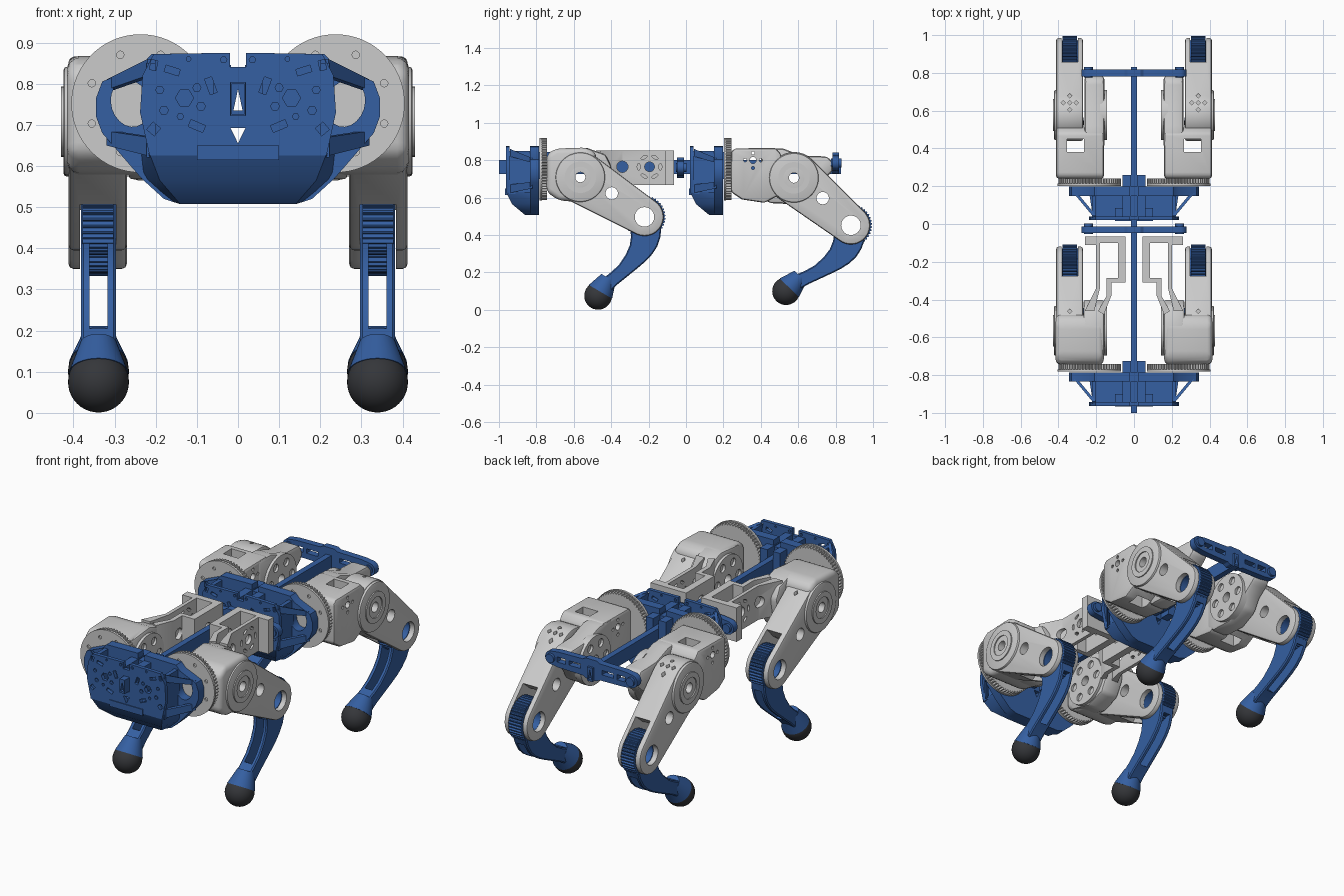
import bpy, bmesh
from math import sin, cos, pi, acos, atan2, hypot
from mathutils import Vector, Matrix

if "Cube" in bpy.data.objects:
    bpy.data.objects.remove(bpy.data.objects["Cube"])

AX = {'x': lambda u, v, w: (w, u, v), 'y': lambda u, v, w: (u, w, v), 'z': lambda u, v, w: (u, v, w)}


def material(name, rgb):
    m = bpy.data.materials.new(name)
    m.diffuse_color = (*rgb, 1)
    m.use_nodes = True
    m.node_tree.nodes["Principled BSDF"].inputs["Base Color"].default_value = m.diffuse_color
    return m


BLUE = material("blue", (0.035, 0.115, 0.36))
RUBBER = material("rubber", (0.035, 0.037, 0.042))


def make(name, bm):
    bmesh.ops.recalc_face_normals(bm, faces=bm.faces)
    me = bpy.data.meshes.new(name)
    bm.to_mesh(me)
    bm.free()
    o = bpy.data.objects.new(name, me)
    bpy.context.collection.objects.link(o)
    return o


def prism(name, pts, axis, a, b):
    bm = bmesh.new()
    lo, hi = ([bm.verts.new(AX[axis](u, v, w)) for u, v in pts] for w in (a, b))
    bm.faces.new(lo)
    bm.faces.new(hi)
    n = len(pts)
    for i in range(n):
        bm.faces.new((lo[i], lo[(i + 1) % n], hi[(i + 1) % n], hi[i]))
    return make(name, bm)


def hull(name, pts):
    bm = bmesh.new()
    for p in pts:
        bm.verts.new(p)
    bmesh.ops.convex_hull(bm, input=bm.verts)
    return make(name, bm)


def box(name, x, y, z):
    return prism(name, [(x[0], y[0]), (x[1], y[0]), (x[1], y[1]), (x[0], y[1])], 'z', *z)


def circ(u, v, r, n=40):
    return [(u + r * cos(2 * pi * i / n), v + r * sin(2 * pi * i / n)) for i in range(n)]


def oval(u, v, ru, rv, rot=0, n=4):
    # n=4 with a 45 degree phase gives a rectangle, more sides give an ellipse
    k, ph = (2 ** .5, pi / 4) if n == 4 else (1, 0)
    p = [(k * ru * cos(2 * pi * i / n + ph), k * rv * sin(2 * pi * i / n + ph)) for i in range(n)]
    return [(u + a * cos(rot) - b * sin(rot), v + a * sin(rot) + b * cos(rot)) for a, b in p]


def gear(u, v, r, depth, n):
    out = []
    for i in range(n):
        for f, rr in ((0, r - depth), (.3, r), (.6, r), (.9, r - depth)):
            t = 2 * pi * (i + f) / n
            out.append((u + rr * cos(t), v + rr * sin(t)))
    return out


def capsule(p, q, r1, r2, n=24):
    d, th = hypot(q[0] - p[0], q[1] - p[1]), atan2(q[1] - p[1], q[0] - p[0])
    a = acos((r1 - r2) / d)
    end = [(q[0] + r2 * cos(th - a + 2 * a * i / n), q[1] + r2 * sin(th - a + 2 * a * i / n)) for i in range(n + 1)]
    s = 2 * pi - 2 * a
    return end + [(p[0] + r1 * cos(th + a + s * i / n), p[1] + r1 * sin(th + a + s * i / n)) for i in range(n + 1)]


def apply(o, kind, **kw):
    m = o.modifiers.new(kind, kind)
    for k, v in kw.items():
        setattr(m, k, v)
    bpy.context.view_layer.objects.active = o
    bpy.ops.object.modifier_apply(modifier=m.name)


def bevel(o, w, seg=2):
    apply(o, 'BEVEL', width=w, segments=seg, limit_method='ANGLE', angle_limit=.5)


def cut(o, axis, a, b, *profiles):
    for p in profiles:
        c = prism("cutter", p, axis, a, b)
        apply(o, 'BOOLEAN', operation='DIFFERENCE', solver='EXACT', object=c)
        bpy.data.objects.remove(c)


def finish(o, mat=None, mirror=False):
    if mirror:
        apply(o, 'MIRROR', use_mirror_merge=False)
    if mat:
        o.data.materials.clear()
        o.data.materials.append(mat)
    bpy.ops.object.select_all(action='DESELECT')
    o.select_set(True)
    bpy.context.view_layer.objects.active = o
    bpy.ops.object.shade_smooth_by_angle(angle=.55)


def both(half):
    return half + [(-x, z) for x, z in reversed(half)]


# hollow spine and the cross bars behind each pair of shoulders
TRI = [(-.011, .735), (.011, .735), (0, .787)]
spine = prism("spine", oval(0, .7625, .016, .0375), 'y', -1, .83)
cut(spine, 'y', -1.1, .9, TRI)
finish(spine, BLUE)
for name, y, z in (("middle_cross_bar", -.03, .76), ("rear_cross_bar", .80, .785)):
    h = [(.035, z + .055), (.05, z + .045), (.20, z + .042)]
    h += [(.242 + .036 * cos(t), z + .036 * sin(t)) for t in [pi / 2 - pi * i / 12 for i in range(13)]]
    h += [(.20, z - .042), (.05, z - .045), (.035, z - .055)]
    bar = prism(name, both(h), 'y', y - .018, y + .018)
    cut(bar, 'y', y - .1, y + .1, TRI, *[p for s in (1, -1) for p in (
        oval(s * .10, z, .035, .012), oval(s * .18, z, .025, .014), circ(s * .242, z, .014, 20))])
    finish(bar, BLUE)
    finish(prism(name + "_pin", circ(.242, z, .024, 24), 'y', y - .024, y + .032), BLUE, True)

# chassis frames: back plate, front plate, chin, walls and struts
for name, dy in (("front_frame", 0), ("middle_frame", .984)):
    half = [(.02, .84), (.02, .875), (.21, .872), (.235, .845), (.33, .805), (.345, .765), (.345, .72),
            (.33, .68), (.235, .57), (.18, .52), (.14, .507)]
    back = prism(name + "_back_plate", both(half), 'y', dy - .835, dy - .785)
    mid = [oval(0, .7625, .018, .04), [(-.018, .692), (.018, .692), (0, .655)]]
    cut(back, 'y', dy - 1, dy - .7, *mid, *[oval(s * .262, .752, .046, .058, s * -.3, 20) for s in (1, -1)])
    finish(back, BLUE)
    plate = prism(name + "_front_plate", both([(.02, .84), (.02, .875), (.205, .872), (.232, .82), (.238, .73), (.215, .625)]),
                  'y', dy - .963, dy - .943)
    pat = []
    for s in (1, -1):
        pat += [circ(s * x, z, r, 6) for x, z, r in (
            (.13, .765, .022), (.09, .745, .011), (.18, .735, .011), (.10, .79, .01), (.035, .858, .008),
            (.12, .86, .006), (.19, .785, .01), (.14, .72, .008))]
        pat += [oval(s * x, z, a, b, s * r) for x, z, a, b, r in (
            (.066, .795, .009, .02, -.35), (.16, .832, .018, .008, .3), (.10, .697, .019, .009, .4),
            (.205, .69, .012, .012, .7), (.205, .845, .008, .012, .2))]
    cut(plate, 'y', dy - 1.1, dy - .9, *mid, *pat)
    finish(plate, BLUE)
    chin = hull(name + "_chin", [(s * x, y + dy, z) for s in (1, -1) for x, y, z in (
        (.215, -.963, .63), (.19, -.93, .565), (.14, -.86, .507), (.14, -.79, .507), (.18, -.79, .52), (.235, -.79, .57), (.24, -.80, .63))])
    finish(chin, BLUE)
    finish(box(name + "_chin_tray", (-.1, .1), (dy - .967, dy - .90), (.615, .65)), BLUE)
    finish(box(name + "_side_wall", (.2, .222), (dy - .95, dy - .82), (.62, .85)), BLUE, True)
    finish(box(name + "_spine_clamp", (.0165, .06), (dy - .95, dy - .725), (.70, .845)), BLUE, True)
    for part, zs in (("upper", (.86, .82, .81, .785)), ("lower", (.67, .625, .685, .65))):
        strut = hull(f"{name}_{part}_strut", [p for e in (0, .02) for p in (
            (.20 + e, dy - .94, zs[0]), (.20 + e, dy - .94, zs[1]), (.30 + e, dy - .82, zs[2]), (.30 + e, dy - .82, zs[3]))])
        finish(strut, BLUE, True)
    # toothed shoulder ring with a smooth front flange
    finish(prism(name + "_shoulder_gear", gear(.235, .752, .166, .009, 60), 'y', dy - .774, dy - .742), None, True)
    ring = prism(name + "_shoulder_flange", circ(.237, .752, .168, 64), 'y', dy - .782, dy - .77)
    cut(ring, 'y', dy - .8, dy - .774, *[circ(.237 + .128 * cos(t), .752 + .128 * sin(t), .009, 12)
                                         for t in [pi / 8 + pi * i / 4 for i in range(8)]])
    finish(ring, None, True)

# front shoulder housings with their open tail brackets
HIP = {"front": (-.565, .709), "rear": (.577, .706)}
KNEE = {"front": (-.222, .497), "rear": (.882, .452)}
FOOT = {"front": (-.470, .075), "rear": (.535, .10)}
hole = {k: circ(*HIP[k], .027, 24) for k in HIP}
shell = prism("front_shoulder_shell", [(-.745, .63), (-.745, .83), (-.70, .862), (-.53, .868), (-.48, .84), (-.48, .60),
                                       (-.56, .575), (-.68, .585)], 'x', .16, .415)
bevel(shell, .03, 3)
cut(shell, 'x', .1, .5, hole["front"])
finish(shell, None, True)
inner = prism("front_shoulder_inner", [(-.70, .60), (-.70, .85), (-.53, .866), (-.43, .83), (-.40, .77), (-.41, .68),
                                       (-.45, .60), (-.56, .565)], 'x', .157, .268)
bevel(inner, .015)
cut(inner, 'x', .1, .5, hole["front"])
finish(inner, None, True)
tail = prism("front_tail_bracket", [
    (.26, -.46), (.20, -.34), (.20, -.11), (.26, -.11), (.26, -.065), (.045, -.065), (.045, -.31), (.12, -.31), (.12, -.38),
    (.16, -.48), (.19, -.46), (.145, -.38), (.145, -.285), (.085, -.285), (.085, -.10), (.18, -.10), (.18, -.34), (.21, -.46)],
    'z', .668, .853)
cut(tail, 'x', 0, .3, circ(-.34, .765, .03, 24), circ(-.195, .765, .026, 24))
cut(tail, 'x', .15, .3, *[oval(-.195 + .058 * cos(t), .765 + .058 * sin(t), .008, .018, t, 12)
                          for t in [pi * i / 3 for i in range(6)]])
finish(tail, None, True)

# rear shoulder housings
shell = prism("rear_shoulder_shell", [(.24, .63), (.24, .845), (.26, .863), (.48, .866), (.51, .83), (.51, .62), (.42, .572), (.30, .59)],
              'x', .16, .412)
bevel(shell, .018)
cut(shell, 'z', .4, 1, oval(.31, .415, .045, .035))
cut(shell, 'x', .1, .5, hole["rear"], circ(.358, .80, .018, 16),
    *[circ(.358 + a, .80 + b, .009, 10) for a, b in ((.042, 0), (-.042, 0), (0, .038), (0, -.042))])
finish(shell, None, True)
beam = prism("rear_shoulder_beam", [(.40, .60), (.40, .864), (.52, .862), (.62, .825), (.755, .82), (.785, .79), (.785, .74), (.755, .715),
                                    (.71, .68), (.67, .61), (.575, .565), (.45, .57)], 'x', .157, .262)
bevel(beam, .018)
cut(beam, 'x', .1, .5, hole["rear"])
finish(beam, None, True)

# legs
for k in HIP:
    H, K, F = HIP[k], KNEE[k], FOOT[k]

    def local(o, t, pts):
        d = hypot(t[0] - o[0], t[1] - o[1])
        a, b = (t[0] - o[0]) / d, (t[1] - o[1]) / d
        return [(o[0] + u * a - v * b, o[1] + u * b + v * a) for u, v in pts]

    motor = prism(k + "_hip_motor", circ(*H, .132, 48), 'x', .142, .18)
    cut(motor, 'x', .1, .5, hole[k])
    cut(motor, 'x', .1, .155, *[circ(H[0] + .09 * cos(t), H[1] + .09 * sin(t), .022, 16) for t in [pi * i / 3 for i in range(6)]])
    finish(motor, None, True)

    # thigh fork with outer hub
    thigh = prism(k + "_thigh", capsule(H, K, .138, .102), 'x', .27, .412)
    bevel(thigh, .012)
    cut(thigh, 'x', .296, .384, local(H, K, [(.155, -.2), (.6, -.2), (.6, .2), (.285, .2), (.255, .04)]))
    cut(thigh, 'x', .1, .5, hole[k], circ(*K, .052), circ(*local(H, K, [(.188, .015)])[0], .033, 28))
    cut(thigh, 'z', .765, 1, *[circ(.34 + a, H[0] + .065 + b, .012, 4)
                               for a, b in ((0, 0), (.035, 0), (-.035, 0), (0, .038), (0, -.038))])
    finish(thigh, None, True)
    cap = prism(k + "_hip_cap", circ(*H, .132, 48), 'x', .40, .424)
    bevel(cap, .008)
    cut(cap, 'x', .3, .5, hole[k])
    finish(cap, None, True)
    hub = prism(k + "_hip_hub", circ(*H, .084, 40), 'x', .40, .43)
    cut(hub, 'x', .422, .5, circ(*H, .056, 32))
    cut(hub, 'x', .3, .5, hole[k])
    finish(hub, None, True)

    # knee pulley, curved shank with slot, ankle cup and ball foot
    pulley = prism(k + "_knee_pulley", gear(*K, .113, .008, 40), 'x', .302, .378)
    cut(pulley, 'x', .2, .5, circ(*K, .052))
    finish(pulley, BLUE, True)
    shank = prism(k + "_shank", local(K, F, [
        (-.05, .085), (0, .105), (.05, .128), (.10, .139), (.15, .137), (.20, .126), (.25, .109), (.32, .083), (.38, .06), (.43, .046),
        (.43, -.042), (.38, -.018), (.345, -.004), (.29, .012), (.226, .016), (.17, .009), (.129, -.008), (.09, -.035),
        (.05, -.07), (0, -.085), (-.05, -.07), (-.085, 0)]), 'x', .297, .381)
    bevel(shank, .006, 1)
    cut(shank, 'x', .317, .361, local(K, F, [(.12, -.3), (.35, -.3), (.33, .3), (.0, .3), (.06, .06)]))
    cut(shank, 'x', .2, .5, circ(*K, .052))
    finish(shank, BLUE, True)
    d = Vector((0, F[0] - K[0], F[1] - K[1]))
    dist = d.length
    d.normalize()
    bm = bmesh.new()
    bmesh.ops.create_cone(bm, cap_ends=True, segments=32, radius1=.044, radius2=.072, depth=.085)
    bm.transform(Matrix.Translation(Vector((.339, *K)) + d * (dist - .0675)) @ d.to_track_quat('Z', 'Y').to_matrix().to_4x4())
    finish(make(k + "_ankle_cup", bm), BLUE, True)
    bm = bmesh.new()
    bmesh.ops.create_uvsphere(bm, u_segments=36, v_segments=20, radius=.074, matrix=Matrix.Translation((.339, *F)))
    finish(make(k + "_foot", bm), RUBBER, True)
